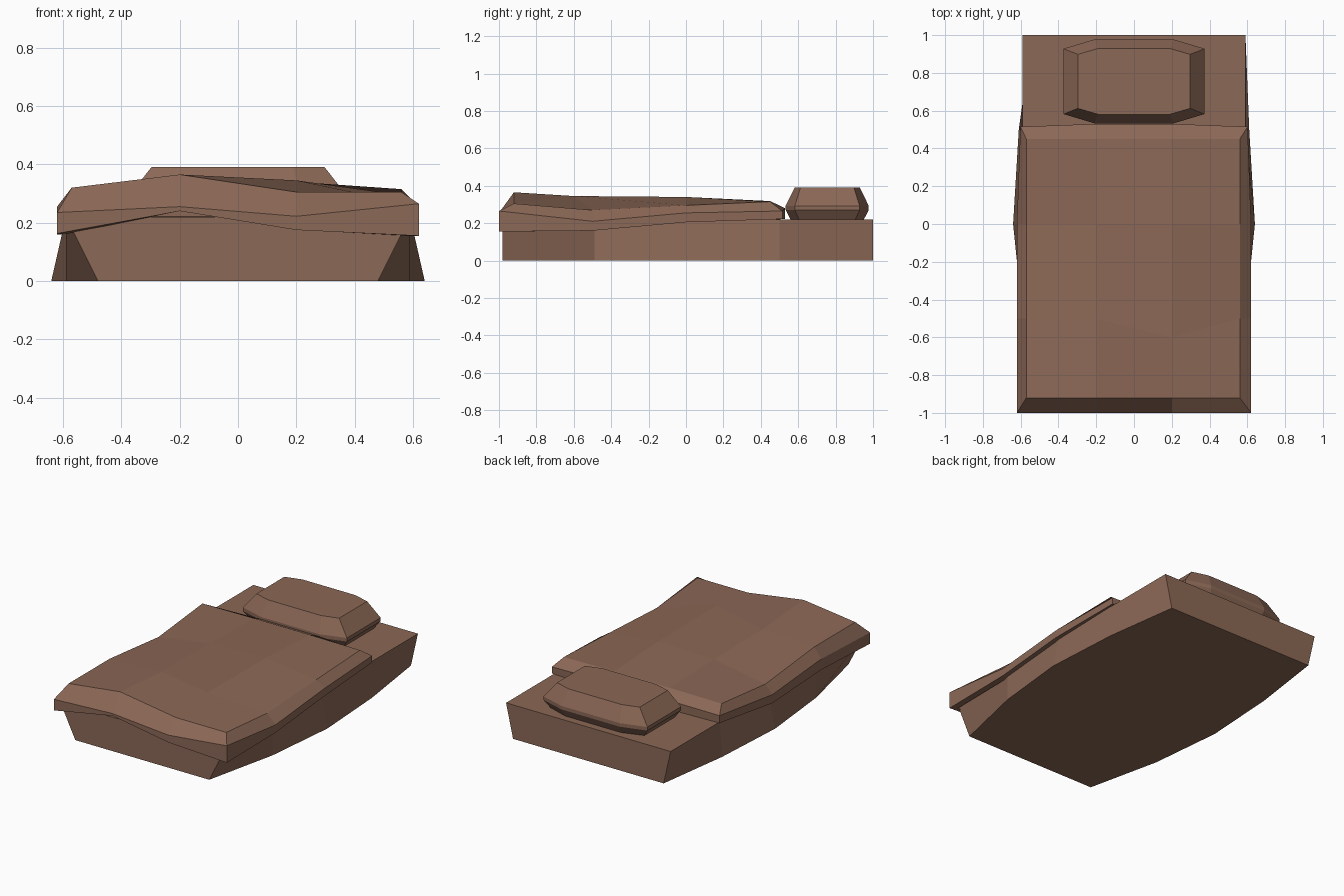
import bpy

if "Cube" in bpy.data.objects:
    bpy.data.objects.remove(bpy.data.objects["Cube"])

brown = bpy.data.materials.new("warm brown")
brown.diffuse_color = (0.26, 0.138, 0.093, 1)
brown.use_nodes = True
brown.node_tree.nodes["Principled BSDF"].inputs["Base Color"].default_value = brown.diffuse_color


def stack(name, rings, cap_bottom=True, cap_top=True):
    """Closed flat-shaded solid from rings of equal length, listed bottom to top."""
    n = len(rings[0])
    verts = [p for ring in rings for p in ring]
    faces = [(k * n + i, k * n + (i + 1) % n, (k + 1) * n + (i + 1) % n, (k + 1) * n + i)
             for k in range(len(rings) - 1) for i in range(n)]
    if cap_bottom:
        faces.append(tuple(reversed(range(n))))
    if cap_top:
        faces.append(tuple(range((len(rings) - 1) * n, len(rings) * n)))
    return make(name, verts, faces)


def make(name, verts, faces):
    mesh = bpy.data.meshes.new(name)
    mesh.from_pydata(verts, [], faces)
    mesh.update()
    mesh.materials.append(brown)
    obj = bpy.data.objects.new(name, mesh)
    bpy.context.collection.objects.link(obj)
    return obj


# Mattress base: straight top edge, bulging bottom edge
MY = [-0.98, -0.49, 0.0, 0.5, 1.0]
low_w = [0.48, 0.59, 0.64, 0.61, 0.54]


def outline(widths, z):
    right = [(w, y, z) for w, y in zip(widths, MY)]
    return right + [(-x, y, z) for x, y, z in reversed(right)]


stack("mattress", [outline(low_w, 0), outline([0.59] * 5, 0.22)])

# Blanket: wavy 4 x 4 top, bevelled rim, hanging hem and folded-under edge
BX = [-0.57, -0.2, 0.2, 0.56]
BY = [-0.92, -0.5, 0.0, 0.45]
top_z = [[0.32, 0.365, 0.305, 0.305],
         [0.32, 0.335, 0.345, 0.27],
         [0.27, 0.33, 0.34, 0.295],
         [0.315, 0.318, 0.318, 0.315]]
# Perimeter indices (row, column), counter-clockwise from the front left
rim = ([(0, c) for c in range(4)] + [(r, 3) for r in range(1, 4)]
       + [(3, c) for c in (2, 1, 0)] + [(r, 0) for r in (2, 1)])
mid_z = [0.235, 0.255, 0.222, 0.265, 0.21, 0.255, 0.265, 0.28, 0.28, 0.27, 0.215, 0.255]
hem_z = [0.163, 0.24, 0.175, 0.155, 0.16, 0.205, 0.222, 0.222, 0.222, 0.222, 0.16, 0.185]


def rim_xy(r, c, front, back, side):
    x = BX[c] if c in (1, 2) else (side if c == 3 else -side)
    y = {0: front, 3: back}.get(r, BY[r])
    if r == 3 and c in (0, 3):      # pinched back corners
        x, y = x * 0.97, y - 0.015
    return x, y


verts = []
for r in range(4):
    for c in range(4):
        y = -0.6 if (r, c) == (1, 2) else BY[r]
        verts.append((BX[c], y, top_z[r][c]))
faces = [(r * 4 + c, r * 4 + c + 1, r * 4 + c + 5, r * 4 + c + 4)
         for r in range(3) for c in range(3)]
previous = [r * 4 + c for r, c in rim]
for heights, front, back, side in ((mid_z, -1.0, 0.53, 0.62),
                                   (hem_z, -1.0, 0.53, 0.62),
                                   (hem_z, -0.97, 0.5, 0.58)):
    ring = []
    for (r, c), z in zip(rim, heights):
        ring.append(len(verts))
        verts.append((*rim_xy(r, c, front, back, side), z))
    for i in range(12):
        j = (i + 1) % 12
        faces.append((ring[i], ring[j], previous[j], previous[i]))
    previous = ring
make("blanket", verts, faces)


# Pillow: bevelled eight-sided slab
def octagon(hx, hy, cx, cy, z):
    pts = [(cx, -hy), (hx, -cy), (hx, cy), (cx, hy),
           (-cx, hy), (-hx, cy), (-hx, -cy), (-cx, -hy)]
    return [(x, y + 0.755, z) for x, y in pts]


stack("pillow", [octagon(0.335, 0.195, 0.2, 0.15, 0.218),
                 octagon(0.373, 0.222, 0.21, 0.173, 0.27),
                 octagon(0.373, 0.222, 0.21, 0.173, 0.293),
                 octagon(0.297, 0.174, 0.19, 0.143, 0.39)])
